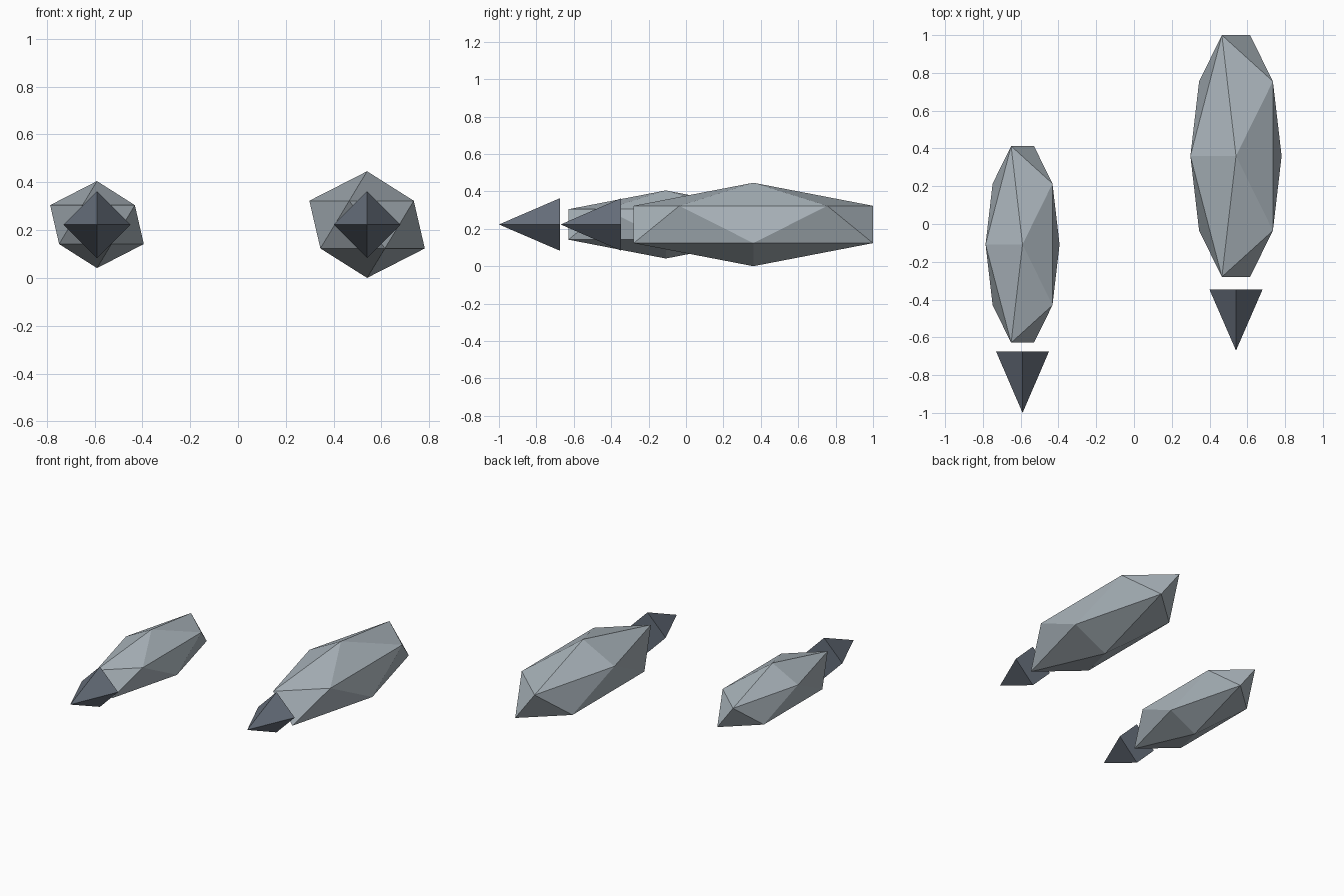
import bpy
import math
from mathutils import Matrix

if "Cube" in bpy.data.objects:
    bpy.data.objects.remove(bpy.data.objects["Cube"])


def make_material(name, colour):
    mat = bpy.data.materials.new(name)
    mat.diffuse_color = (*colour, 1.0)
    mat.use_nodes = True
    mat.node_tree.nodes["Principled BSDF"].inputs["Base Color"].default_value = mat.diffuse_color
    return mat


light_grey = make_material("light steel grey", (0.40, 0.455, 0.495))
dark_grey = make_material("dark slate grey", (0.135, 0.16, 0.20))


def finish(name, mat, matrix):
    ob = bpy.context.object
    ob.name = name
    ob.data.transform(matrix)
    ob.data.materials.append(mat)
    return ob


def body(name, centre, size):
    # Stretched icosahedron, half turn so the upper ring points to -x
    bpy.ops.mesh.primitive_ico_sphere_add(subdivisions=1, radius=1)
    finish(name, light_grey, Matrix.Translation(centre)
           @ Matrix.Diagonal((*size, 1)) @ Matrix.Rotation(math.pi, 4, 'Z'))


def nose(name, x, z, base_y, tip_y, radius):
    # Four-sided spike, apex towards -y, corners up, down, left and right
    bpy.ops.mesh.primitive_cone_add(vertices=4, radius1=radius, radius2=0,
                                    depth=base_y - tip_y)
    finish(name, dark_grey, Matrix.Translation((x, (base_y + tip_y) / 2, z))
           @ Matrix.Rotation(math.pi / 2, 4, 'X'))


# Large right-hand pair
body("large_body", (0.54, 0.36, 0.228), (0.27, 0.752, 0.223))
nose("large_body_spike", 0.54, 0.228, -0.348, -0.67, 0.14)

# Small left-hand pair
body("small_body", (-0.59, -0.108, 0.228), (0.219, 0.612, 0.182))
nose("small_body_spike", -0.59, 0.228, -0.675, -1.0, 0.14)

# Rest the lowest point on the ground
low = min((ob.data.vertices[i].co.z for ob in bpy.data.objects
           for i in range(len(ob.data.vertices))))
for ob in bpy.data.objects:
    ob.data.transform(Matrix.Translation((0, 0, -low)))
